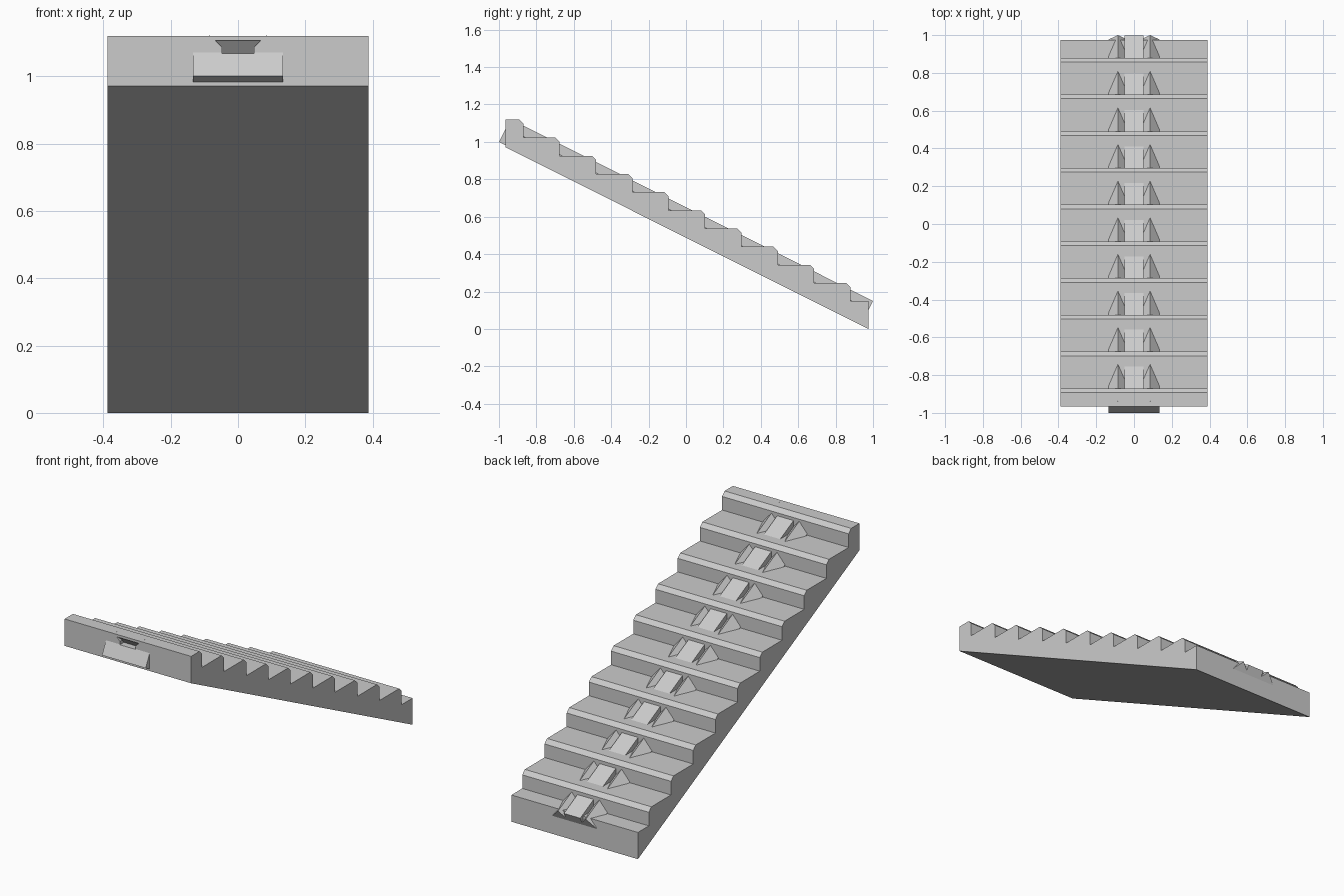
import bpy, bmesh, math
from mathutils import Vector

if "Cube" in bpy.data.objects:
    bpy.data.objects.remove(bpy.data.objects["Cube"])

# Prism through two matching loops of points
def prism(name, a, b):
    bm = bmesh.new()
    va = [bm.verts.new(p) for p in a]
    vb = [bm.verts.new(p) for p in b]
    n = len(a)
    bm.faces.new(va)
    bm.faces.new(vb[::-1])
    for i in range(n):
        j = (i + 1) % n
        bm.faces.new((va[j], va[i], vb[i], vb[j]))
    bmesh.ops.recalc_face_normals(bm, faces=bm.faces)
    me = bpy.data.meshes.new(name)
    bm.to_mesh(me)
    bm.free()
    ob = bpy.data.objects.new(name, me)
    bpy.context.collection.objects.link(ob)
    return ob

# Mirror the right half of a profile to get the closed outline
def mirrored(half):
    return half + [(-x, h) for x, h in reversed(half)]

# Stairs: stepped side profile with bevelled nosings
W, FRONT, BACK = 0.388, -0.965, 0.975
RUN, RISE, TOP, CH = 0.1944, 0.0972, 1.12, 0.022
side = [(BACK, 0.0), (FRONT, 0.971), (FRONT, TOP)]
for i in range(10):
    y, z = -0.87 + i * RUN, TOP - i * RISE
    side += [(y - CH, z), (y, z - CH), (y, z - RISE)]
side.append((BACK, TOP - 10 * RISE))
stairs = prism("stairs", [(-W, y, z) for y, z in side], [(W, y, z) for y, z in side])

# Sloped parts run along the stairs with square-cut ends
START = Vector((0, -1.0, 1.0))
LENGTH = 2.169
ANG = math.atan(0.5013)
ALONG = Vector((0, math.cos(ANG), -math.sin(ANG)))
UP = Vector((0, math.sin(ANG), math.cos(ANG)))

def sloped(name, half):
    loop = [START + Vector((x, 0, 0)) + UP * h for x, h in mirrored(half)]
    return prism(name, loop, [p + ALONG * LENGTH for p in loop])

# Ramp with two ridges, and the raised strip between them
ramp = sloped("ridged_ramp", [(0.134, 0.0), (0.134, 0.085), (0.085, 0.136), (0.05, 0.1)])
strip = sloped("ramp_centre_strip", [(0.05, 0.05), (0.05, 0.131)])

# Flared recess above the ramp at the tall end
recess = mirrored([(0.048, 1.068), (0.048, 1.087), (0.067, 1.106)])
cutter = prism("recess_cutter", [(x, -0.99, z) for x, z in recess],
               [(x, -0.961 + (1.106 - z) * 0.8, z) for x, z in recess])
# keep the cutter just inside the wall so the protruding ramp end stays whole
for v in cutter.data.vertices:
    if v.co.y < -0.985:
        v.co.y = -0.967
for ob in (stairs, ramp, strip):
    m = ob.modifiers.new("recess", 'BOOLEAN')
    m.operation = 'DIFFERENCE'
    m.solver = 'EXACT'
    m.object = cutter
cutter.hide_render = True
cutter.hide_viewport = True
